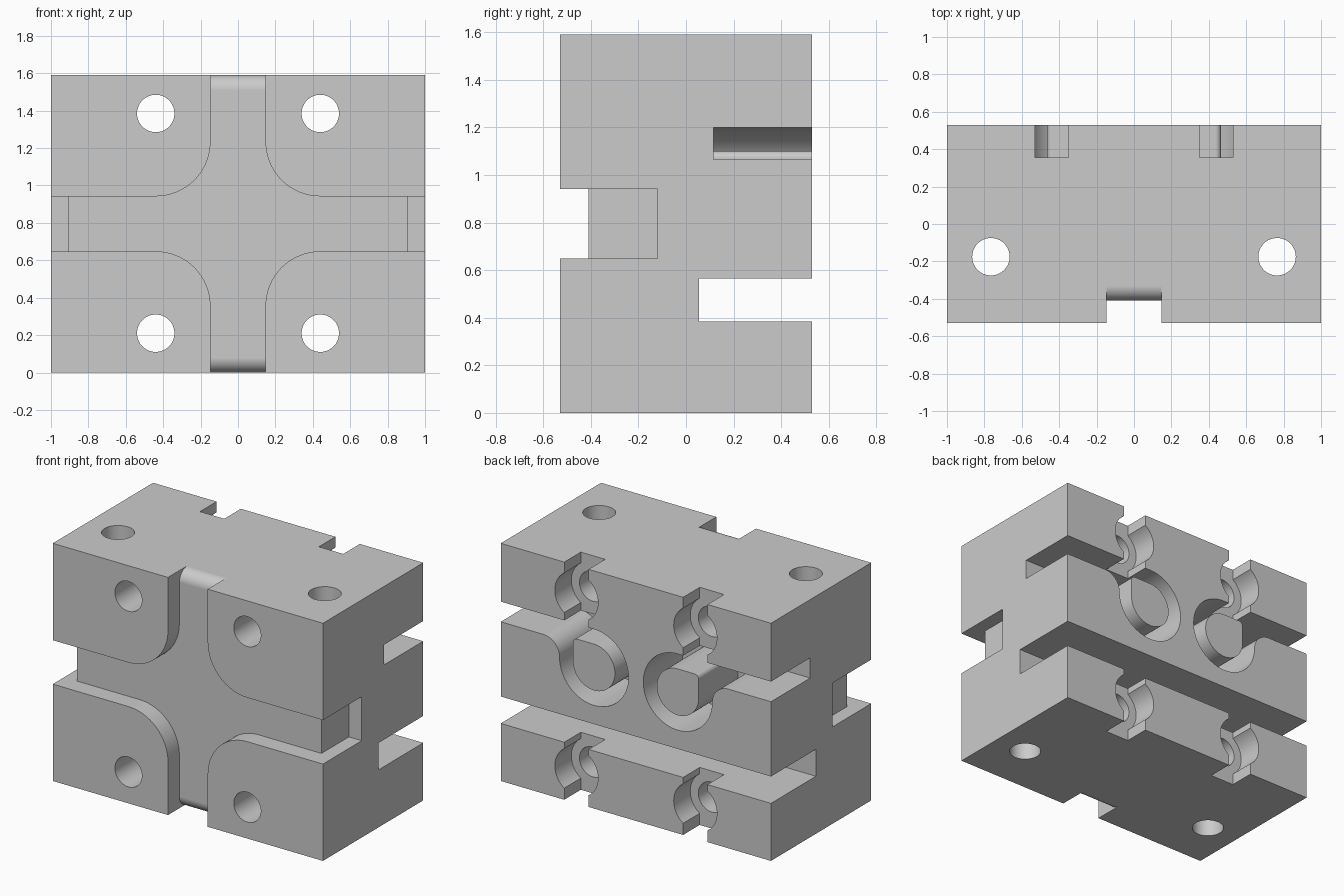
import bpy, bmesh, math

cube = bpy.data.objects.get("Cube")
if cube:
    bpy.data.objects.remove(cube, do_unlink=True)

# Main dimensions
HALF_X, HALF_Y, HEIGHT = 1.0, 0.53, 1.59
MID_Z = HEIGHT / 2
CHANNEL = 0.147          # half width of the front channels
OUT = 0.2                # how far cutters reach past the block


def arc(cx, cy, r, start, end, steps=16):
    """Points along an arc, angles in degrees."""
    angles = [math.radians(start + (end - start) * i / steps) for i in range(steps + 1)]
    return [(cx + r * math.cos(a), cy + r * math.sin(a)) for a in angles]


def circle(cx, cy, r):
    return arc(cx, cy, r, 0, 360, 64)[:-1]


def rect(x0, x1, y0, y1):
    return [(x0, y0), (x1, y0), (x1, y1), (x0, y1)]


def prism(name, outline, axis, low, high):
    """Extrude a 2D outline along the named axis."""
    place = {"x": lambda p, t: (t, p[0], p[1]),
             "y": lambda p, t: (p[0], t, p[1]),
             "z": lambda p, t: (p[0], p[1], t)}[axis]
    bm = bmesh.new()
    bottom = [bm.verts.new(place(p, low)) for p in outline]
    top = [bm.verts.new(place(p, high)) for p in outline]
    bm.faces.new(bottom)
    bm.faces.new(top)
    for i in range(len(outline)):
        j = (i + 1) % len(outline)
        bm.faces.new((bottom[i], bottom[j], top[j], top[i]))
    bmesh.ops.recalc_face_normals(bm, faces=bm.faces)
    mesh = bpy.data.meshes.new(name)
    bm.to_mesh(mesh)
    bm.free()
    obj = bpy.data.objects.new(name, mesh)
    bpy.context.scene.collection.objects.link(obj)
    return obj


def cut(target, cutter):
    """Subtract the cutter and throw it away."""
    cutter.hide_render = True
    mod = target.modifiers.new("cut", "BOOLEAN")
    mod.operation = "DIFFERENCE"
    mod.solver = "EXACT"
    mod.object = cutter
    bpy.context.view_layer.objects.active = target
    bpy.ops.object.modifier_apply(modifier=mod.name)
    bpy.data.objects.remove(cutter, do_unlink=True)


def mirror(points, s):
    return [(s * x, z) for x, z in points]


# Solid block
block = prism("mounting_block", rect(-HALF_X, HALF_X, -HALF_Y, HALF_Y), "z", 0, HEIGHT)

# Front cross channel with rounded inner corners
reach = HALF_X + OUT
fillet = 0.44 - CHANNEL
cross = []
for sx, sz in ((1, 1), (1, -1), (-1, -1), (-1, 1)):
    quarter = [(CHANNEL, reach)] + arc(0.44, 0.44, fillet, 180, 270) + [(reach, CHANNEL)]
    quarter = [(sx * x, MID_Z + sz * z) for x, z in quarter]
    cross += quarter if sx * sz > 0 else quarter[::-1]
cut(block, prism("cross_cutter", cross, "y", -HALF_Y - OUT, -0.41))

# Rounded ends of the vertical channel floor
lip = arc(-0.33, HEIGHT - 0.08, 0.08, 180, 90)
lip += [(-0.33, HEIGHT + OUT), (-0.7, HEIGHT + OUT), (-0.7, HEIGHT - 0.08)]
for flip in (False, True):
    profile = [(y, HEIGHT - z) for y, z in lip] if flip else lip
    cut(block, prism("lip_cutter", profile, "x", -CHANNEL, CHANNEL))

# Wide slot across the back
cut(block, prism("back_slot_cutter", rect(0.055, HALF_Y + OUT, 0.385, 0.565), "x", -reach, reach))

for s in (-1, 1):
    # Side pocket at the end of the horizontal channel
    pocket = rect(-HALF_Y - OUT, -0.12, MID_Z - CHANNEL, MID_Z + CHANNEL)
    cut(block, prism("side_pocket_cutter", pocket, "x", *sorted((s * 0.905, s * reach))))

    # Vertical bolt hole
    cut(block, prism("vertical_hole_cutter", circle(s * 0.765, -0.175, 0.1), "z", -OUT, HEIGHT + OUT))

    # Loop groove entering from the side and passing round a post
    groove = [(reach, 1.2)] + arc(0.31, 0.945, 0.255, 90, 360, 48)
    groove += arc(0.685, 0.945, 0.12, 180, 90)[1:] + [(reach, 1.065)]
    post = arc(0.31, 0.945, 0.155, 90, 360, 48) + arc(0.435, 1.07, 0.03, 0, 90, 8)
    groove_cutter = prism("groove_cutter", mirror(groove, s), "y", 0.115, HALF_Y + OUT)
    cut(groove_cutter, prism("post", mirror(post, s), "y", 0, HALF_Y + 2 * OUT))
    cut(block, groove_cutter)

    # Front bolt holes with round pockets behind
    for z in (0.21, 1.385):
        cut(block, prism("bolt_hole_cutter", circle(s * 0.44, z, 0.1), "y", -1, 1))
        cut(block, prism("round_pocket_cutter", circle(s * 0.44, z, 0.16), "y", 0.355, HALF_Y + OUT))

    # Upright slots running through the pockets
    for low, high in ((-OUT, 0.45), (1.15, HEIGHT + OUT)):
        slot = rect(s * 0.44 - 0.09, s * 0.44 + 0.09, 0.355, HALF_Y + OUT)
        cut(block, prism("upright_slot_cutter", slot, "z", low, high))

# Single grey material
grey = bpy.data.materials.new("plain_grey")
grey.use_nodes = True
colour = (0.6, 0.6, 0.6, 1)
grey.diffuse_color = colour
grey.node_tree.nodes["Principled BSDF"].inputs["Base Color"].default_value = colour
block.data.materials.clear()
block.data.materials.append(grey)

# Smooth curved walls, keep edges crisp
bpy.ops.object.select_all(action="DESELECT")
block.select_set(True)
bpy.context.view_layer.objects.active = block
bpy.ops.object.shade_smooth_by_angle(angle=math.radians(25))
weighted = block.modifiers.new("even_shading", "WEIGHTED_NORMAL")
weighted.keep_sharp = True
